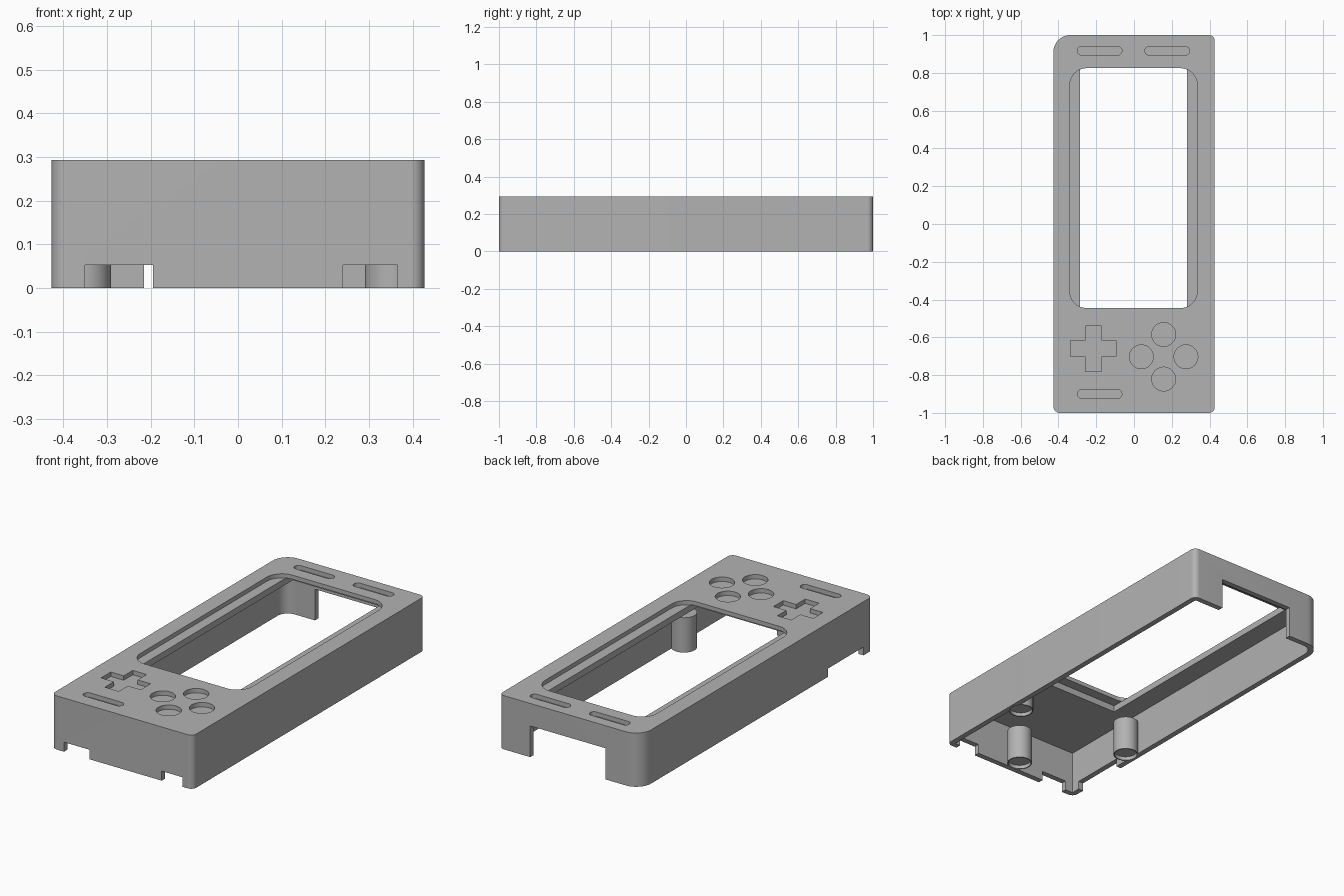
import bpy
import bmesh
from math import cos, sin, pi, radians

if "Cube" in bpy.data.objects:
    bpy.data.objects.remove(bpy.data.objects["Cube"])

TOP = 0.293
HALF_X = 0.427
WALL = 0.03
CEILING = 0.235
LEDGE = 0.27
RECESS = 0.024

grey = bpy.data.materials.new("shell_grey")
grey.use_nodes = True
COLOUR = (0.45, 0.45, 0.45, 1)
grey.diffuse_color = COLOUR
grey.node_tree.nodes["Principled BSDF"].inputs["Base Color"].default_value = COLOUR


def prism(name, outline, z0, z1):
    """Extrude a closed outline between two heights."""
    bm = bmesh.new()
    face = bm.faces.new([bm.verts.new((x, y, z0)) for x, y in outline])
    result = bmesh.ops.extrude_face_region(bm, geom=[face])
    moved = [v for v in result["geom"] if isinstance(v, bmesh.types.BMVert)]
    bmesh.ops.translate(bm, verts=moved, vec=(0, 0, z1 - z0))
    bmesh.ops.recalc_face_normals(bm, faces=bm.faces)
    mesh = bpy.data.meshes.new(name)
    bm.to_mesh(mesh)
    bm.free()
    mesh.materials.append(grey)
    obj = bpy.data.objects.new(name, mesh)
    bpy.context.collection.objects.link(obj)
    return obj


def rect(x0, x1, y0, y1, radii=(0, 0, 0, 0)):
    """Rectangle outline; radii run back right, back left, front left, front right as drawn."""
    corners = [(x1, y1, -1, -1), (x0, y1, 1, -1), (x0, y0, 1, 1), (x1, y0, -1, 1)]
    points = []
    for i, ((x, y, sx, sy), r) in enumerate(zip(corners, radii)):
        if r == 0:
            points.append((x, y))
            continue
        for k in range(13):
            a = (i + k / 12) * pi / 2
            points.append((x + sx * r + r * cos(a), y + sy * r + r * sin(a)))
    return points


def disc(x, y, r, n=48):
    return [(x + r * cos(2 * pi * k / n), y + r * sin(2 * pi * k / n)) for k in range(n)]


def combine(target, other, operation="DIFFERENCE"):
    """Apply a boolean and discard the helper."""
    mod = target.modifiers.new("boolean", "BOOLEAN")
    mod.operation = operation
    mod.solver = "EXACT"
    mod.object = other
    bpy.context.view_layer.objects.active = target
    bpy.ops.object.modifier_apply(modifier=mod.name)
    bpy.data.objects.remove(other)


# Outer body with one large rounded corner, hollowed from below
shell = prism("console_shell", rect(-HALF_X, HALF_X, -1, 1, (0.03, 0.09, 0.035, 0.03)), 0, TOP)


def cut(outline, z0, z1):
    combine(shell, prism("cutter", outline, z0, z1))


inner = HALF_X - WALL
cut(rect(-inner, inner, -1 + WALL, 1 - WALL, (0, 0.06, 0, 0)), -0.1, CEILING)

# Screen window above a pair of side ledges, with a longer pocket beneath
cut(rect(-0.34, 0.335, -0.445, 0.825, (0.09,) * 4), LEDGE, TOP + 0.1)
cut(rect(-0.285, 0.28, -0.5, 0.88), CEILING - 0.1, LEDGE + 0.0005)

# Recessed direction pad
px, py, arm, half = -0.215, -0.66, 0.12, 0.042
quarter = [(arm, -half), (arm, half), (half, half)]
cross = []
for turn in range(4):
    for x, y in quarter:
        for _ in range(turn):
            x, y = -y, x
        cross.append((px + x, py + y))
cut(cross, TOP - RECESS, TOP + 0.1)

# Four round button recesses
for dx, dy in ((0, 1), (0, -1), (1, 0), (-1, 0)):
    cut(disc(0.157 + 0.118 * dx, -0.703 + 0.118 * dy, 0.063), TOP - RECESS, TOP + 0.1)

# Long button slots
for x, y in ((-0.3, 0.917), (0.058, 0.917), (-0.3, -0.9)):
    cut(rect(x, x + 0.236, y - 0.023, y + 0.023, (0.0229,) * 4), TOP - RECESS, TOP + 0.1)

# Back opening and small notches in the lower rim
cut(rect(-0.215, 0.24, 0.95, 1.1), -0.1, 0.17)
cut(rect(-0.35, -0.195, -1.1, -0.95), -0.1, 0.052)
cut(rect(0.24, 0.365, -1.1, -0.95), -0.1, 0.052)
cut(rect(-0.5, -0.38, -0.92, -0.615), -0.1, 0.045)

# Three mounting posts joined to the walls, each with a shallow socket
posts = ((-0.355, -0.49), (0.355, -0.49), (0.01, -0.912))
for x, y in posts:
    combine(shell, prism("post", disc(x, y, 0.064), 0, 0.19), "UNION")
for x, y in posts:
    cut(disc(x, y, 0.058), -0.1, 0.02)

# Smooth the rounded corners and posts, keep the edges crisp
bpy.ops.object.select_all(action="DESELECT")
shell.select_set(True)
bpy.context.view_layer.objects.active = shell
bpy.ops.object.shade_smooth_by_angle(angle=radians(30))
